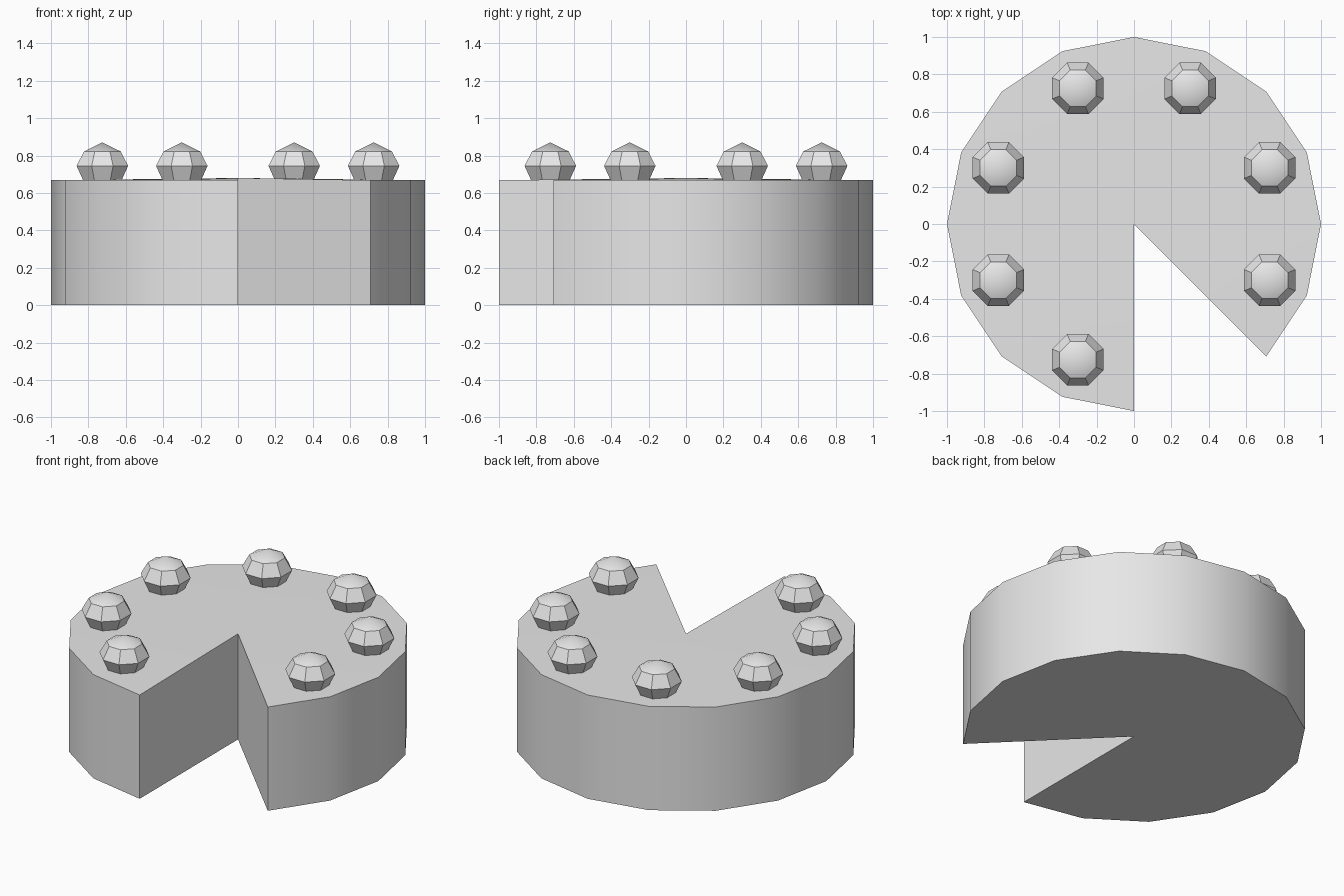
import bpy, bmesh
from math import cos, sin, pi, radians

cube = bpy.data.objects.get("Cube")
if cube:
    bpy.data.objects.remove(cube, do_unlink=True)

grey = bpy.data.materials.new("plain grey")
grey.use_nodes = True
grey.diffuse_color = (0.8, 0.8, 0.8, 1)
grey.node_tree.nodes["Principled BSDF"].inputs["Base Color"].default_value = (0.8, 0.8, 0.8, 1)


def finish(name, bm, location=(0, 0, 0)):
    bmesh.ops.recalc_face_normals(bm, faces=bm.faces)
    mesh = bpy.data.meshes.new(name)
    bm.to_mesh(mesh)
    bm.free()
    mesh.materials.append(grey)
    obj = bpy.data.objects.new(name, mesh)
    bpy.context.collection.objects.link(obj)
    obj.location = location
    bpy.ops.object.select_all(action='DESELECT')
    obj.select_set(True)
    bpy.context.view_layer.objects.active = obj
    bpy.ops.object.shade_smooth_by_angle(angle=radians(30))
    return obj


# Cake body: sixteen-sided disc with one eighth sliced out, top slightly raised at the centre
RIM, PEAK = 0.668, 0.68
bm = bmesh.new()
angles = [radians(-45 + 22.5 * i) for i in range(15)]
low = [bm.verts.new((cos(a), sin(a), 0)) for a in angles]
high = [bm.verts.new((cos(a), sin(a), RIM)) for a in angles]
low_mid = bm.verts.new((0, 0, 0))
high_mid = bm.verts.new((0, 0, PEAK))
for i in range(14):
    bm.faces.new((low[i], low[i + 1], high[i + 1], high[i]))
    bm.faces.new((high[i], high[i + 1], high_mid))
bm.faces.new(low + [low_mid])
for end in (0, -1):
    bm.faces.new((low[end], low_mid, high_mid, high[end]))
finish("cake_body", bm)

# Toppings: eight-sided rounded domes, one per slice
PROFILE = [(0.105, 0.655), (0.149, 0.745), (0.106, 0.822)]
APEX = 0.87


def topping(name, x, y):
    bm = bmesh.new()
    rings = [[bm.verts.new((r * cos(pi / 8 + k * pi / 4), r * sin(pi / 8 + k * pi / 4), z))
              for k in range(8)] for r, z in PROFILE]
    tip = bm.verts.new((0, 0, APEX))
    bm.faces.new(rings[0])
    for k in range(8):
        n = (k + 1) % 8
        for a, b in zip(rings, rings[1:]):
            bm.faces.new((a[k], a[n], b[n], b[k]))
        bm.faces.new((rings[-1][k], rings[-1][n], tip))
    finish(name, bm, (x, y, 0))


for i in range(7):
    a = radians(-22.5 + 45 * i)
    topping(f"topping_{i + 1}", 0.785 * cos(a), 0.785 * sin(a))
